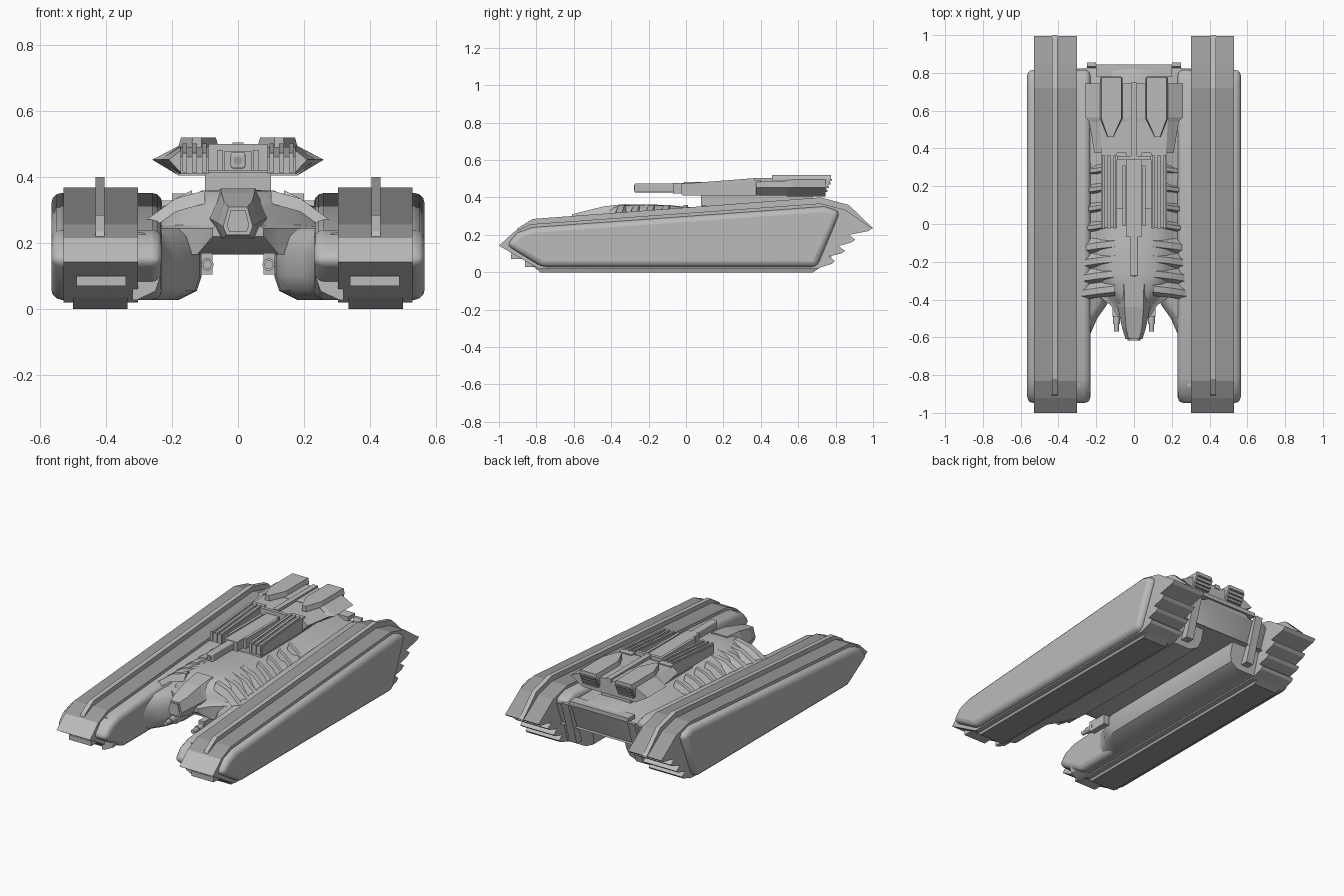
import bpy, bmesh, math


def material(name, v):
    m = bpy.data.materials.new(name)
    m.diffuse_color = (v, v, v, 1)
    return m


HULL = material("hull grey", 0.5)
DARK = material("track grey", 0.33)


def loft(name, rings, mat=HULL, mirror=False, bevel=0, smooth=0):
    """Skin closed rings of 3D points and cap both ends."""
    bm = bmesh.new()
    vs = [[bm.verts.new(p) for p in r] for r in rings]
    n = len(rings[0])
    for a, b in zip(vs, vs[1:]):
        for i in range(n):
            j = (i + 1) % n
            bm.faces.new((a[i], a[j], b[j], b[i]))
    bm.faces.new(vs[0])
    bm.faces.new(vs[-1])
    bmesh.ops.recalc_face_normals(bm, faces=bm.faces)
    me = bpy.data.meshes.new(name)
    bm.to_mesh(me)
    bm.free()
    me.materials.append(mat)
    ob = bpy.data.objects.new(name, me)
    bpy.context.collection.objects.link(ob)
    if bevel:
        b = ob.modifiers.new("bevel", "BEVEL")
        b.width, b.segments, b.limit_method = bevel, 3, "ANGLE"
        b.angle_limit = math.radians(30)
    if mirror:
        ob.modifiers.new("mirror", "MIRROR")
    if smooth:
        bpy.ops.object.select_all(action="DESELECT")
        ob.select_set(True)
        bpy.context.view_layer.objects.active = ob
        bpy.ops.object.shade_smooth_by_angle(angle=math.radians(smooth))
    return ob


def side_prism(name, prof, x0, x1, **k):
    return loft(name, [[(x, y, z) for y, z in prof] for x in (x0, x1)], **k)


def box(name, x0, x1, y0, y1, z0, z1, **k):
    return side_prism(name, [(y0, z0), (y1, z0), (y1, z1), (y0, z1)], x0, x1, **k)


def sym(half, y, shear=0):
    """Full cross-section at y from its right half, listed top to bottom."""
    pts = half + [(-x, z) for x, z in reversed(half) if x > 0]
    return [(x, y - shear * (half[0][1] - z), z) for x, z in pts]


# --- side pods: rounded shell, long core with louvred tail, fin, belt ---
shell = [(-0.96, 0.145), (-0.9, 0.212), (-0.82, 0.24), (0.74, 0.352),
         (0.825, 0.325), (0.70, 0.028), (-0.77, 0.028)]
side_prism("pod_shell", shell, 0.23, 0.566, mirror=True, bevel=0.03, smooth=40)
core = [(-1.0, 0.142), (-0.92, 0.215), (-0.83, 0.257), (0.72, 0.368), (0.85, 0.335),
        (0.995, 0.235), (0.975, 0.22), (0.87, 0.20), (0.905, 0.175), (0.885, 0.16),
        (0.815, 0.14), (0.85, 0.115), (0.83, 0.10), (0.765, 0.085), (0.795, 0.06),
        (0.78, 0.045), (0.70, 0.02), (-0.79, 0.02)]
pod = side_prism("pod_core", core, 0.303, 0.53, mirror=True)
pod.data.materials.append(DARK)
for p in pod.data.polygons:          # darker upper strip
    if p.normal.z > 0.5 and p.center.z > 0.22:
        p.material_index = 1
fin = [(-0.92, 0.20), (-0.90, 0.235), (-0.82, 0.285), (0.72, 0.40), (0.87, 0.36),
       (1.0, 0.235), (0.95, 0.23), (0.72, 0.33), (-0.8, 0.24)]
side_prism("pod_fin", fin, 0.405, 0.433, mirror=True)
side_prism("belt", [(-0.82, 0.035), (-0.78, 0), (0.68, 0), (0.73, 0.035)],
           0.335, 0.5, mat=DARK, mirror=True)
box("nose_plate", 0.34, 0.49, -0.935, -0.82, 0.07, 0.10, mirror=True)

# --- inner hull walls flanking the central channel ---
rings = []
for y, w in [(-0.86, 0.235), (-0.58, 0.23), (-0.5, 0.195), (-0.43, 0.145),
             (-0.34, 0.115), (0.0, 0.11), (0.78, 0.11)]:
    t = 0.235 if y < -0.6 else 0.25
    sec = [(0.32, 0.028), (w + 0.07, 0.028), (w + 0.015, 0.055), (w, 0.1),
           (w, 0.17), (w + 0.02, t - 0.03), (w + 0.05, t - 0.005), (0.32, t)]
    rings.append([(x, y - (0.3 * (0.25 - z) if y > 0.7 else 0), z) for x, z in sec])
loft("inner_hull", rings, mirror=True, smooth=45)

# --- central body ---
rings = []
for y, s, zt in [(-0.5, 0.25, 0.29), (-0.43, 0.4, 0.335), (-0.35, 0.75, 0.36),
                 (-0.26, 1, 0.363), (-0.1, 1, 0.36), (0.05, 1, 0.345),
                 (0.4, 1, 0.345), (0.79, 1, 0.36), (0.84, 0.98, 0.345)]:
    low = 0.22 if s < 0.3 else 0.165
    side = 0.31 if y > 0.3 else 0.255
    half = [(0, zt), (0.11 * s, zt - 0.004), (0.175 * s, zt - 0.035),
            (0.24 * s, side), (0.31 * s, side - 0.01), (0.31 * s, low), (0, low)]
    rings.append(sym(half, y, 0.4 if y > 0.8 else 0))
loft("central_body", rings, smooth=40)

# Recessed-looking rear panel framed by two slanted posts
for x0, x1, n in [(0.2, 0.25, "rear_post")]:
    side_prism(n, [(0.835, 0.33), (0.855, 0.33), (0.77, 0.06), (0.72, 0.06)],
               x0, x1, mirror=True)
box("rear_lip", -0.2, 0.2, 0.78, 0.845, 0.325, 0.35)

# --- ribs sloping down both shoulders ---
for i, y in enumerate([-0.34, -0.26, -0.18, -0.10, 0.0, 0.1, 0.2, 0.3]):
    d = 0.04 if y < -0.05 else 0.025
    x0 = 0.10 if y < -0.05 else 0.14
    loft(f"rib_{i}", [[(x, y - d + o, z - 0.04), (x, y + d + o, z - 0.04),
                       (x, y + 0.3 * d + o, z), (x, y - 0.5 * d + o, z)]
                      for x, z, o in [(x0, 0.36, 0), (0.19, 0.335, -0.01),
                                      (0.29, 0.262, -0.025)]],
         mirror=True, smooth=30)

# --- faceted cockpit ---
loft("cockpit", [sym(h, y) for y, h in [
    (-0.61, [(0.028, 0.31), (0.045, 0.25), (0.035, 0.225)]),
    (-0.55, [(0.042, 0.325), (0.063, 0.262), (0.045, 0.215)]),
    (-0.44, [(0.05, 0.352), (0.086, 0.275), (0.052, 0.21)]),
    (-0.32, [(0.052, 0.366), (0.1, 0.3), (0.06, 0.2)])]])
loft("cockpit_window", [sym([(0.022, 0.3), (0.034, 0.255), (0.027, 0.235)], y)
                        for y in (-0.616, -0.608)])

# --- chin guns ---
box("gun_mount", 0.077, 0.113, -0.49, -0.36, 0.105, 0.17, mirror=True)


def tube(name, x, z, r, y0, y1, n=12, **k):
    return loft(name, [[(x + r * math.cos(a * math.tau / n), y,
                         z + r * math.sin(a * math.tau / n)) for a in range(n)]
                       for y in (y0, y1)], **k)


tube("gun_barrel", 0.093, 0.135, 0.013, -0.57, -0.45, mirror=True, smooth=40)
tube("gun_sleeve", 0.093, 0.135, 0.019, -0.53, -0.47, mirror=True, smooth=40)

# --- turret ---
box("turret_neck", -0.1, 0.1, 0.08, 0.68, 0.33, 0.415)


def hexagon(w, f, z0, z1, y):
    return sym([(f, z1), (w, 0.453), (f, z0)], y)


loft("turret_front_deck", [hexagon(0.21, 0.17, 0.41, 0.485, 0.375),
                           hexagon(0.24, 0.18, 0.41, 0.49, 0.56)])
loft("turret_rear_deck", [hexagon(0.235, 0.18, 0.405, 0.492, 0.54),
                          hexagon(0.26, 0.18, 0.405, 0.495, 0.565),
                          hexagon(0.26, 0.18, 0.405, 0.495, 0.745)])
prong = [(-0.02, 0.41), (0.4, 0.41), (0.4, 0.492), (0.33, 0.492), (-0.02, 0.462)]
side_prism("turret_prong", prong, 0.09, 0.175, mirror=True)
for i, x in enumerate((0.095, 0.125, 0.155)):
    side_prism(f"prong_ridge_{i}", [(-0.025, 0.415), (0.365, 0.415),
                                    (0.365, 0.503), (-0.025, 0.473)],
               x, x + 0.014, mirror=True)

# Barrel, housing and rails
box("gun_housing", -0.042, 0.042, -0.07, 0.4, 0.42, 0.478)
box("housing_rail", 0.045, 0.062, -0.01, 0.31, 0.42, 0.482, mirror=True)
box("rail_bridge", -0.09, 0.09, 0.34, 0.36, 0.42, 0.5)
box("main_barrel", -0.022, 0.022, -0.275, 0.1, 0.427, 0.475, bevel=0.006)
tube("muzzle_bore", 0, 0.45, 0.013, -0.279, -0.27, mat=DARK)
box("spine", -0.016, 0.016, 0.36, 0.75, 0.48, 0.505)

# Rear launcher boxes with slatted ends
plan = [(0.06, 0.775), (0.18, 0.775), (0.18, 0.56), (0.14, 0.46), (0.11, 0.46), (0.06, 0.56)]
loft("launcher", [[(x, y - (0.035 if y > 0.7 else 0), 0.42) for x, y in plan],
                  [(x, y, 0.495) for x, y in plan],
                  [(0.12 + (x - 0.12) * 0.88, y, 0.521) for x, y in plan]], mirror=True)
for i in range(4):
    z = 0.43 + i * 0.02
    y = 0.745 + i * 0.008
    box(f"launcher_slat_{i}", 0.07, 0.17, y - 0.01, y + 0.012, z, z + 0.009,
        mat=DARK, mirror=True)
